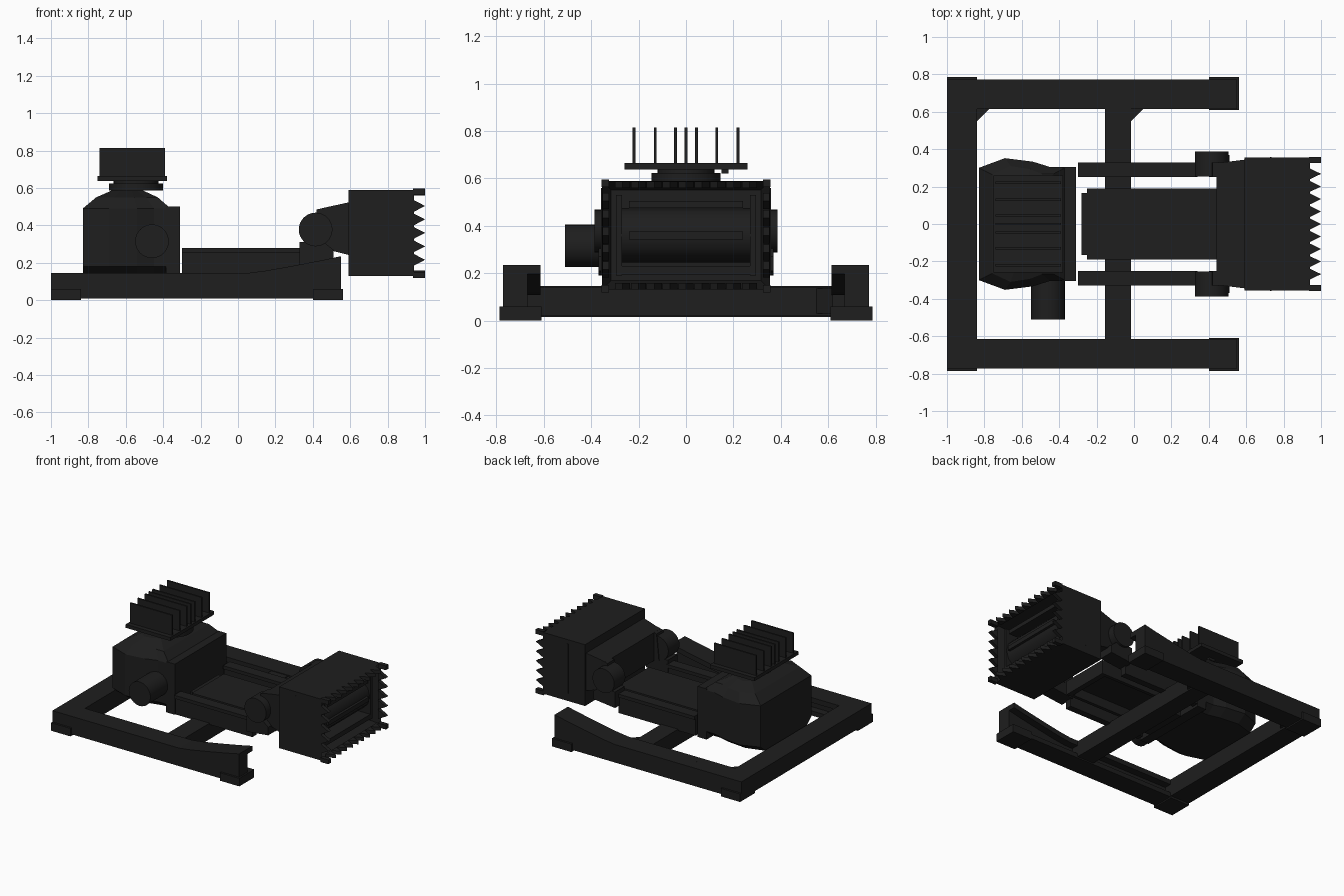
import bpy, bmesh
from math import radians
from mathutils import Matrix, Vector

cube = bpy.data.objects.get("Cube")
if cube:
    bpy.data.objects.remove(cube, do_unlink=True)

steel = bpy.data.materials.new("charcoal_steel")
steel.use_nodes = True
steel.diffuse_color = (0.013, 0.013, 0.013, 1)
steel.node_tree.nodes["Principled BSDF"].inputs["Base Color"].default_value = steel.diffuse_color


def finish(name, bm, smooth=False):
    bmesh.ops.recalc_face_normals(bm, faces=bm.faces)
    mesh = bpy.data.meshes.new(name)
    bm.to_mesh(mesh)
    bm.free()
    mesh.materials.append(steel)
    ob = bpy.data.objects.new(name, mesh)
    bpy.context.collection.objects.link(ob)
    if smooth:
        bpy.ops.object.select_all(action='DESELECT')
        ob.select_set(True)
        bpy.context.view_layer.objects.active = ob
        bpy.ops.object.shade_smooth_by_angle(angle=radians(35))
    return ob


def loft(name, rings):
    """Skin equal-length rings of points and cap both ends."""
    bm = bmesh.new()
    loops = [[bm.verts.new(p) for p in ring] for ring in rings]
    n = len(loops[0])
    for a, b in zip(loops, loops[1:]):
        for i in range(n):
            j = (i + 1) % n
            bm.faces.new((a[i], a[j], b[j], b[i]))
    bm.faces.new(loops[0])
    bm.faces.new(loops[-1])
    return finish(name, bm)


def prism(name, pts, a, b, axis='y'):
    """Extrude a profile along y (x, z points) or z (x, y points)."""
    put = (lambda p, t: (p[0], t, p[1])) if axis == 'y' else (lambda p, t: (p[0], p[1], t))
    return loft(name, [[put(p, t) for p in pts] for t in (a, b)])


def box(name, x0, x1, y0, y1, z0, z1):
    return prism(name, [(x0, z0), (x1, z0), (x1, z1), (x0, z1)], y0, y1)


def cylinder(name, centre, r, length, axis='Y', sides=32):
    bm = bmesh.new()
    rot = Matrix.Rotation(radians(90), 4, 'X') if axis == 'Y' else Matrix()
    bmesh.ops.create_cone(bm, cap_ends=True, segments=sides, radius1=r, radius2=r,
                          depth=length, matrix=Matrix.Translation(centre) @ rot)
    return finish(name, bm, smooth=True)


SIDES = (("left", 1), ("right", -1))

# Base frame
box("rear_beam", -1, -0.84, -0.772, 0.772, 0.015, 0.145)
box("cross_beam", -0.155, -0.015, -0.7, 0.7, 0.02, 0.14)
slope = [(0.05, 0.145), (0.15, 0.158), (0.3, 0.185), (0.45, 0.214), (0.55, 0.235)]
top = [(-0.95, 0.145)] + slope
under = [(x, z - 0.038) for x, z in reversed(top)]
for side, s in SIDES:
    # Channel rail, open towards the middle
    prism(side + "_rail_web", [(-0.95, 0.01), (0.55, 0.01)] + top[::-1], s * 0.67, s * 0.772)
    prism(side + "_rail_top_flange", top + under, s * 0.615, s * 0.68)
    box(side + "_rail_bottom_flange", -0.95, 0.55, s * 0.615, s * 0.68, 0.01, 0.045)
    box(side + "_front_foot", 0.4, 0.562, s * 0.61, s * 0.787, 0, 0.06)
    box(side + "_rear_foot", -1, -0.84, s * 0.61, s * 0.787, 0, 0.06)
for name, x in (("rear_gusset", -0.84), ("middle_gusset", -0.015)):
    prism(name, [(x, 0.62), (x + 0.07, 0.62), (x, 0.55)], 0.03, 0.135, 'z')

# Gearbox housing with gently sloped shoulders
half = [(-0.83, 0.3), (-0.69, 0.352), (-0.54, 0.333), (-0.45, 0.305), (-0.36, 0.305)]
plan = half + [(x, -y) for x, y in reversed(half)]


def housing_ring(z, sx, sy):
    return [(-0.59 + (x + 0.59) * sx, y * sy, z) for x, y in plan]


loft("gearbox", [housing_ring(0.13, 1, 0.8), housing_ring(0.18, 1, 1), housing_ring(0.49, 1, 1),
                 housing_ring(0.55, 0.7, 0.88), housing_ring(0.587, 0.35, 0.6)])
box("gearbox_front_plate", -0.385, -0.31, -0.305, 0.305, 0.12, 0.5)
cylinder("motor", (-0.46, -0.395, 0.315), 0.09, 0.23)

# Heat sink on its turntable
cylinder("turntable", (-0.545, 0, 0.605), 0.145, 0.036, 'Z')
cylinder("turntable_neck", (-0.545, 0, 0.63), 0.12, 0.03, 'Z')
box("turntable_stop", -0.57, -0.52, 0.15, 0.18, 0.62, 0.645)
box("heat_sink_plate", -0.75, -0.38, -0.26, 0.26, 0.638, 0.664)
for y in (-0.22, -0.13, -0.045, 0, 0.045, 0.13, 0.22):
    box("heat_sink_fin", -0.74, -0.39, y - 0.006, y + 0.006, 0.66, 0.815)

# Central tray, hollow beneath
box("tray_top", -0.25, 0.44, -0.19, 0.19, 0.22, 0.255)
box("tray_rear_step", -0.28, -0.22, -0.165, 0.165, 0.09, 0.25)
box("tray_front_wall", 0.4, 0.44, -0.19, 0.19, 0.15, 0.23)

for side, s in SIDES:
    box(side + "_tray_wall", -0.25, 0.42, s * 0.165, s * 0.19, 0.15, 0.23)
    # Lift arm, yoke and pivot
    box(side + "_arm", -0.3, 0.34, s * 0.265, s * 0.315, 0.13, 0.265)
    box(side + "_arm_cap", -0.3, 0.34, s * 0.25, s * 0.33, 0.255, 0.28)
    prism(side + "_yoke", [(0.33, 0.19), (0.51, 0.21), (0.51, 0.27), (0.46, 0.31),
                           (0.33, 0.31)], s * 0.255, s * 0.37)
    cylinder(side + "_pivot", (0.415, s * 0.321, 0.378), 0.09, 0.132)
    prism(side + "_head_lug", [(0.4, 0.29), (0.6, 0.24), (0.6, 0.525), (0.42, 0.485)],
          s * 0.25, s * 0.33)

# Neck widening into the cutting head
loft("neck", [[(x, y, z) for y, z in ((-w, a), (w, a), (w, b), (-w, b))]
              for x, w, a, b in ((0.44, 0.325, 0.28, 0.49), (0.6, 0.345, 0.24, 0.525))])

# Cutting head: box with a recessed mouth
head = bmesh.new()
bmesh.ops.create_cube(head, size=1, matrix=Matrix.Translation((0.765, 0, 0.36))
                      @ Matrix.Diagonal((0.35, 0.71, 0.46, 1)))
mouth = max(head.faces, key=lambda f: f.calc_center_median().x)
bmesh.ops.inset_region(head, faces=[mouth], thickness=0.055)
bmesh.ops.translate(head, verts=mouth.verts, vec=Vector((-0.2, 0, 0)))
# Straighten the mouth walls so that the rim stays flat
finish("cutting_head", head)
for side, s in SIDES:
    box(side + "_head_seam", 0.727, 0.735, s * 0.35, s * 0.359, 0.19, 0.56)
    box(side + "_mouth_cheek", 0.74, 0.91, s * 0.27, s * 0.295, 0.19, 0.53)

# Drum and bars inside the mouth
cylinder("cutter_drum", (0.79, 0, 0.36), 0.115, 0.54, sides=12)
box("mouth_divider", 0.86, 0.92, -0.24, 0.24, 0.343, 0.375)
box("mouth_top_bar", 0.74, 0.91, -0.24, 0.24, 0.475, 0.505)
box("mouth_bottom_bar", 0.74, 0.91, -0.27, 0.27, 0.195, 0.23)

# Teeth around the rim, with a bar at each corner
for side, s in SIDES:
    for i in range(5):
        z = 0.36 + (i - 2) * 0.072
        prism(side + "_tooth", [(0.935, z - 0.034), (1, z), (0.935, z + 0.034)],
              s * 0.325, s * 0.353)
    for row, z in (("lower", 0.135), ("upper", 0.58)):
        box(side + "_" + row + "_corner_bar", 0.935, 1, s * 0.325, s * 0.357,
            z - 0.016, z + 0.016)
for row, z in (("lower", 0.132), ("upper", 0.56)):
    for i in range(9):
        y = (i - 4) * 0.067
        prism(row + "_tooth", [(0.935, y - 0.032), (1, y), (0.935, y + 0.032)], z, z + 0.026, 'z')
